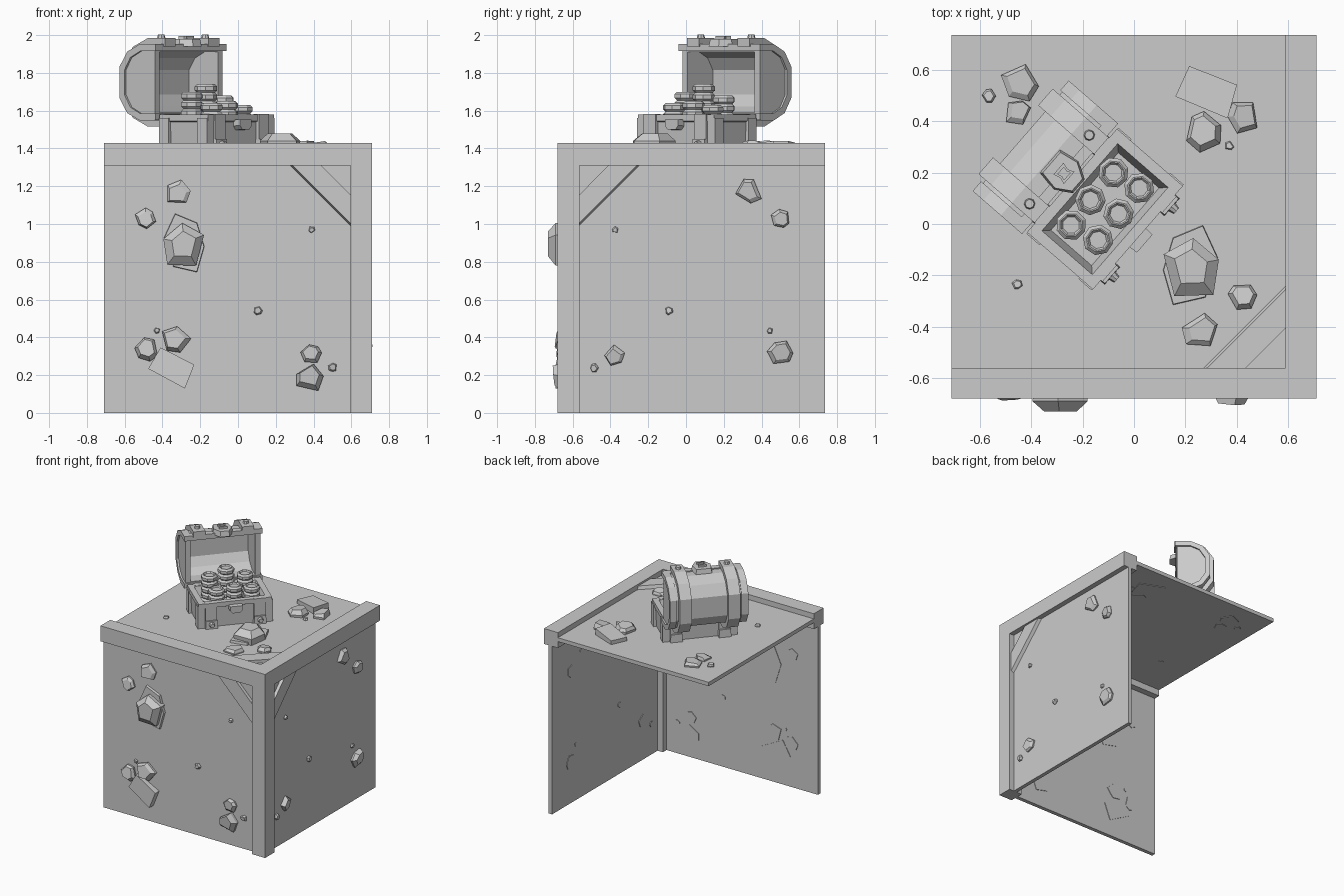
import bpy, bmesh, math, random
from mathutils import Matrix, Vector

if "Cube" in bpy.data.objects:
    bpy.data.objects.remove(bpy.data.objects["Cube"])

random.seed(4)


def frame(u, v, n, o):
    """Matrix whose local axes are u, v (outline plane) and n (depth)."""
    m = Matrix((u, v, n)).transposed().to_4x4()
    m.translation = Vector(o)
    return m


X, Y, Z = (1, 0, 0), (0, 1, 0), (0, 0, 1)
FRONT = frame(X, Z, (0, -1, 0), (0, -.64, 0))
RIGHT = frame(Y, Z, X, (.67, 0, 0))
TOP = frame(X, Y, Z, (0, 0, 1.39))
CHEST = Matrix.Translation((-.113, .058, 1.39)) @ Matrix.Rotation(math.radians(49), 4, 'Z')
SIDE = CHEST @ frame(Y, Z, X, (0, 0, 0))       # outline in y,z extruded along chest width


def loft(name, rings, m):
    bm = bmesh.new()
    vs = [[bm.verts.new(m @ Vector(p)) for p in r] for r in rings]
    n = len(vs[0])
    for a, b in zip(vs, vs[1:]):
        for i in range(n):
            bm.faces.new((a[i], a[(i + 1) % n], b[(i + 1) % n], b[i]))
    bm.faces.new(vs[0][::-1])
    bm.faces.new(vs[-1])
    bmesh.ops.recalc_face_normals(bm, faces=bm.faces)
    me = bpy.data.meshes.new(name)
    bm.to_mesh(me)
    bm.free()
    ob = bpy.data.objects.new(name, me)
    bpy.context.collection.objects.link(ob)
    return ob


def prism(name, pts, d0, d1, m, s=1.0):
    cx = sum(p[0] for p in pts) / len(pts)
    cy = sum(p[1] for p in pts) / len(pts)
    return loft(name, [[(x, y, d0) for x, y in pts],
                       [(cx + (x - cx) * s, cy + (y - cy) * s, d1) for x, y in pts]], m)


def box(name, x0, x1, y0, y1, z0, z1, m=Matrix(), s=1.0):
    return prism(name, [(x0, y0), (x1, y0), (x1, y1), (x0, y1)], z0, z1, m, s)


def ngon(n, r, cx=0, cy=0, rot=0):
    return [(cx + r * math.cos(rot + 2 * math.pi * i / n),
             cy + r * math.sin(rot + 2 * math.pi * i / n)) for i in range(n)]


# corner frame beams
box("front_top_beam", -.71, .71, -.68, -.56, 1.31, 1.43)
box("right_top_beam", .59, .71, -.56, .735, 1.31, 1.43)
box("corner_post", .595, .71, -.68, -.565, 0, 1.31)

# thin inset panels
box("front_panel", -.71, .65, -.64, -.61, 0, 1.37)
box("right_panel", .64, .67, -.62, .735, 0, 1.37)
box("top_panel", -.71, .65, -.62, .735, 1.36, 1.39)

# diagonal corner braces
for name, m, cu, cv, su, sv in (("front", FRONT, .6, 1.315, -1, -1),
                                ("right", RIGHT, -.57, 1.315, 1, -1),
                                ("top", TOP, .595, -.565, -1, 1)):
    rings = [[(cu + su * a, cv + sv * b, d) for a, b in ((0, w), (0, .165), (.165, 0), (w, 0))]
             for w, d in ((.33, -.005), (.315, .025))]
    loft(name + "_brace", rings, m)


# embedded stones
def stone(name, m, u, v, r, h, n):
    rot = random.uniform(0, 6.28)
    out = [(math.cos(a) * k, math.sin(a) * k) for a, k in
           ((rot + (i + random.uniform(-.22, .22)) * 2 * math.pi / n, r * random.uniform(.88, 1.1))
            for i in range(n))]
    du, dv = random.uniform(-.15, .15) * r, random.uniform(-.15, .15) * r
    tu, tv = random.uniform(-.12, .12), random.uniform(-.12, .12)
    rings = [[(u + a * k + du * w, v + b * k + dv * w, d + (tu * a + tv * b) * w) for a, b in out]
             for k, d, w in ((.9, -.034, 0), (1, h * .4, 0), (.72, h, 1))]
    loft(name, rings, m)


front = [(-.32, 1.17, .07, .03), (-.49, 1.03, .055, .03), (.39, .97, .018, .015), (.105, .54, .025, .02),
         (-.43, .435, .018, .015), (-.48, .33, .065, .04), (-.33, .385, .078, .045),
         (.39, .31, .055, .03), (.38, .19, .078, .06), (.5, .24, .024, .02)]
right = [(.335, 1.17, .068, .03), (.505, 1.03, .055, .03), (-.375, .97, .018, .015), (-.09, .54, .023, .02),
         (.445, .435, .018, .015), (.5, .32, .067, .035), (-.38, .305, .055, .03), (-.485, .24, .024, .02)]
top = [(-.445, .55, .075, .03), (-.565, .5, .027, .02), (-.455, .435, .055, .03), (-.455, -.235, .02, .015),
       (.43, .415, .072, .04), (.27, .36, .08, .045), (.37, .305, .02, .015),
       (.42, -.285, .055, .03), (.26, -.42, .07, .03)]
for label, m, items in (("front", FRONT, front), ("right", RIGHT, right), ("top", TOP, top)):
    for i, (u, v, r, h) in enumerate(items):
        stone(f"{label}_stone_{i}", m, u, v, r, h, 5 + i % 2)


# large double stones and slanted slabs on the front and top
def big_stone(name, m, u, v, su):
    o = [(-.11, .03), (-.05, .16), (.07, .11), (.11, -.02), (.07, -.16), (-.06, -.13)]
    i = [(-.085, -.11), (-.105, .02), (-.01, .10), (.10, .04), (.06, -.115)]
    prism(name + "_bed", [(u + su * a, v + b) for a, b in o], -.034, .02, m, .95)
    loft(name, [[(u + su * a * k, v + b * k, d) for a, b in i]
                for k, d in ((1, 0), (1.05, .05), (.62, .09))], m)


def slab(name, m, u, v, ang):
    c, s = math.cos(ang), math.sin(ang)
    q = [(-.11, -.06), (.11, -.07), (.1, .065), (-.1, .07)]
    loft(name, [[(u + a * c - b * s, v + a * s + b * c, d + .1 * w * a) for a, b in q]
                for d, w in ((-.034, 0), (.04, 1))], m)


big_stone("front_big_stone", FRONT, -.285, .9, 1)
big_stone("top_big_stone", TOP, .22, -.16, -1)
slab("front_slab", FRONT, -.35, .24, -.45)
slab("top_slab", TOP, .285, .515, -.35)

# chest base: tapered hollow box with a floor
def rect(a, b, z):
    return [(-a, -b, z), (a, -b, z), (a, b, z), (-a, b, z)]


loft("chest_base", [rect(.25, .155, 0), rect(.258, .16, .15), rect(.267, .17, .155), rect(.267, .17, .19),
                    rect(.225, .13, .19), rect(.2, .105, .1)], CHEST)
for sx in (-1, 1):
    for sy in (-1, 1):
        # straps, feet, corner posts and bolts
        x = .177 * sx
        ys = sorted((.14 * sy, .178 * sy))
        box("chest_base_strap", x - .042, x + .042, *ys, 0, .192, CHEST)
        ys = sorted((.14 * sy, .192 * sy))
        box("chest_foot", x - .045, x + .045, *ys, 0, .06, CHEST, .92)
        xs = sorted((.22 * sx, .273 * sx))
        ys = sorted((.1 * sy, .168 * sy))
        box("chest_side_post", *xs, *ys, 0, .17, CHEST)
    prism("chest_foot_bolt", ngon(8, .022), 0, .03, CHEST @ frame(X, Z, (0, -1, 0), (x, -.185, .032)), .7)

# front latch
prism("chest_latch", [(-.05, .165), (-.05, .13), (-.03, .108), (.03, .108), (.05, .13), (.05, .165)],
      .15, .205, CHEST @ frame(X, Z, (0, -1, 0), (0, 0, 0)), .92)


# open barrel lid, mouth facing forward
def arc(y0, s, half):
    up = [(y0, half), (.29, half), (.29 + .09 * s, half * .8), (.29 + .145 * s, half * .4)]
    return up + [(y, -z) for y, z in reversed(up)]


def lid_part(name, outer, inner, x0, x1):
    pts = [(y, z + .36) for y, z in outer + (inner[::-1] if inner else [])]
    prism(name, pts, x0, x1, SIDE)


lid_part("lid_shell", arc(.195, .93, .195), arc(.195, .75, .16), -.26, .26)
lid_part("lid_mouth_rim_top", [(.18, .165), (.18, .203), (.225, .203), (.225, .165)], None, -.285, .285)
lid_part("lid_mouth_rim_bottom", [(.18, -.165), (.18, -.2), (.225, -.2), (.225, -.165)], None, -.285, .285)
for sx in (-1, 1):
    lid_part("lid_end", arc(.195, .85, .18), None, *sorted((.235 * sx, .272 * sx)))
    lid_part("lid_end_band", arc(.19, 1, .203), arc(.19, .75, .165), *sorted((.235 * sx, .285 * sx)))
    lid_part("lid_strap", arc(.172, 1.18, .235), arc(.172, .9, .19), .177 * sx - .043, .177 * sx + .043)
    prism("lid_bolt", ngon(8, .023, .177 * sx, .235), .59, .612, CHEST, .75)

# lid lock plate with raised keyhole frame
prism("lid_lock_plate", [(-.035, .135), (.035, .135), (.075, .2), (.06, .285), (-.06, .285), (-.075, .2)],
      .55, .59, CHEST, .88)
lock = [(-.032, .185), (.032, .185), (.022, .21), (.03, .24), (-.03, .24), (-.022, .21)]
loft("lid_keyhole", [[(x * k, .21 + (y - .21) * k, z) for x, y in lock]
                     for k, z in ((1, .58), (1, .605), (.6, .605), (.6, .592))], CHEST)

# stacks of eight-sided coins with dished tops
for i, (x, y, ztop) in enumerate(((-.08, .2, 1.68), (.02, .14, 1.63), (-.17, .094, 1.74),
                                  (-.06, .04, 1.65), (-.245, -.004, 1.7), (-.14, -.062, 1.64))):
    count = math.ceil((ztop - 1.49) / .045)
    prof = []
    for k in range(count):
        z = ztop - .045 * (count - k)
        prof += [(.047, z), (.06, z + .012), (.06, z + .032), (.047, z + .045)]
    prof += [(.042, ztop), (.034, ztop - .01)]
    loft(f"coin_stack_{i}", [[(a, b, z) for a, b in ngon(8, r, x, y, .3 + i)] for r, z in prof], Matrix())
